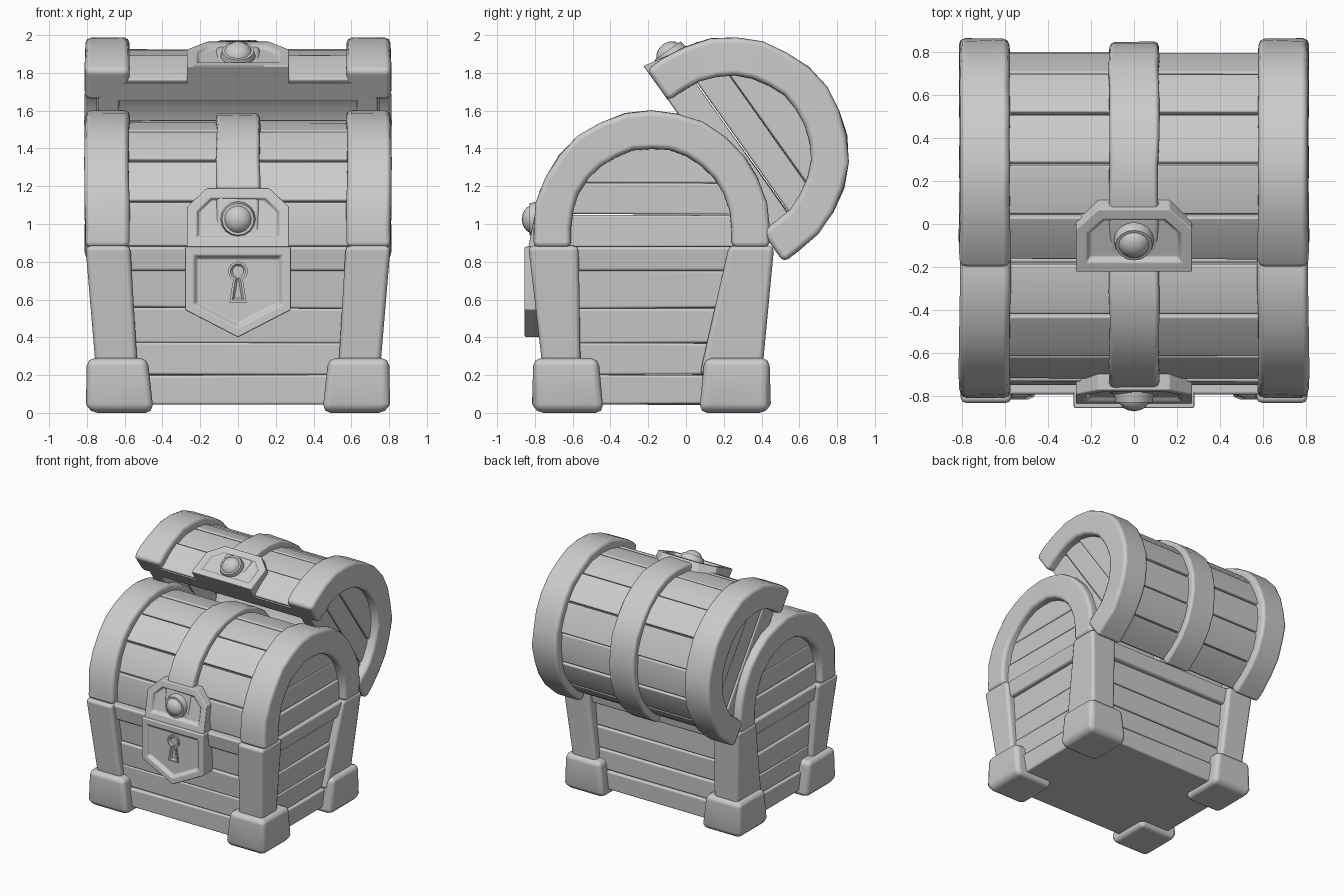
import bpy, bmesh, math, random
from mathutils import Matrix

if "Cube" in bpy.data.objects:
    bpy.data.objects.remove(bpy.data.objects["Cube"])

random.seed(4)
CY = -0.183           # depth centre of the chest
RISE = 0.10           # arch centre above the lid's lower edge
BASE = Matrix.Translation((0, CY, 0))


def finish(name, bm, M, bevel=0.0, mirror=None):
    bmesh.ops.recalc_face_normals(bm, faces=bm.faces)
    me = bpy.data.meshes.new(name)
    bm.to_mesh(me)
    bm.free()
    ob = bpy.data.objects.new(name, me)
    bpy.context.collection.objects.link(ob)
    ob.matrix_world = M
    if bevel:
        b = ob.modifiers.new("bevel", 'BEVEL')
        b.width, b.segments = bevel, 2
        b.limit_method, b.angle_limit = 'ANGLE', math.radians(40)
        b.harden_normals = True
    if mirror:
        m = ob.modifiers.new("mirror", 'MIRROR')
        m.use_axis = mirror
    return ob


def loft(name, sections, M, bevel=0.0, mirror=None):
    """Solid through a list of four-cornered sections."""
    bm = bmesh.new()
    rings = [[bm.verts.new(p) for p in s] for s in sections]
    n = len(rings[0])
    for a, b in zip(rings, rings[1:]):
        for i in range(n):
            j = (i + 1) % n
            bm.faces.new((a[i], a[j], b[j], b[i]))
    bm.faces.new(rings[0])
    bm.faces.new(rings[-1])
    return finish(name, bm, M, bevel, mirror)


def rect(x0, x1, y0, y1, z, jit=0.0):
    j = lambda: random.uniform(-jit, jit)
    return [(x + j(), y + j(), z + j()) for x, y in ((x0, y0), (x1, y0), (x1, y1), (x0, y1))]


def arch(name, ro, ri, x0, x1, a0, a1, n, M, bevel, mirror=None, flat=False, jit=0.0):
    """Curved bar around the lid; flat=True ends it on the lid's lower plane."""
    j = lambda: random.uniform(-jit, jit)
    secs = []
    for i in range(n + 1):
        a = math.radians(a0 + (a1 - a0) * i / n)
        point = lambda x, r: (x, r * math.cos(a), RISE + r * math.sin(a))
        secs.append([point(x0 + j(), ro + j()), point(x1 + j(), ro + j()),
                     point(x1 + j(), ri + j()), point(x0 + j(), ri + j())])
    if flat:
        foot = lambda s: [(x0, s * ro, 0), (x1, s * ro, 0), (x1, s * ri, 0), (x0, s * ri, 0)]
        secs = [foot(1)] + secs + [foot(-1)]
    return loft(name, secs, M, bevel, mirror)


def plate(name, outline, yb, yf, rim, sink, M, bevel, lean=0.0):
    """Flat plate in the xz plane with a raised rim round a sunken face."""
    bm = bmesh.new()
    face = bm.faces.new([bm.verts.new((x, yb, z)) for x, z in outline])
    face.copy()
    bm.normal_update()
    ext = bmesh.ops.extrude_face_region(bm, geom=[face])
    vs = [g for g in ext['geom'] if isinstance(g, bmesh.types.BMVert)]
    front = [g for g in ext['geom'] if isinstance(g, bmesh.types.BMFace)][0]
    for v in vs:
        v.co.y = yf
    bm.normal_update()
    for t in (rim, sink * 0.8):
        bmesh.ops.inset_region(bm, faces=[front], thickness=t, use_even_offset=True)
    for v in front.verts:
        v.co.y = yf + sink
    for v in bm.verts:
        v.co.y += lean * v.co.z
    bmesh.ops.remove_doubles(bm, verts=bm.verts, dist=1e-5)
    return finish(name, bm, M, bevel)


# Base: stacked plank courses, widening towards the top
levels = [0.045, 0.2, 0.37, 0.555, 0.76]
for k, (z0, z1) in enumerate(zip(levels, levels[1:])):
    g = 0.02 if k == 0 else random.uniform(-0.008, 0.008)
    hx = lambda z: 0.69 + 0.065 * z + g
    hy = lambda z: 0.515 + 0.065 * z + g
    loft(f"base_planks_{k}", [rect(-hx(z), hx(z), -hy(z), hy(z), z, 0.006) for z in (z0, z1)],
         BASE, 0.014)
loft("base_top_rail", [rect(-0.765, 0.765, -0.59, 0.59, 0.75),
                       rect(-0.785, 0.785, -0.612, 0.612, 0.88)], BASE, 0.018)

# Corner posts and chunky feet
loft("front_posts", [rect(0.53, 0.75, -0.572, -0.375, 0.2),
                     rect(0.57, 0.808, -0.652, -0.385, 0.885)], BASE, 0.028, (True, False, False))
loft("back_posts", [rect(0.53, 0.75, 0.255, 0.585, 0.2),
                    rect(0.57, 0.808, 0.41, 0.65, 0.885)], BASE, 0.028, (True, False, False))
loft("corner_feet", [rect(0.45, 0.785, 0.255, 0.612, 0.0),
                     rect(0.452, 0.805, 0.258, 0.632, 0.05),
                     rect(0.478, 0.80, 0.28, 0.625, 0.29)], BASE, 0.04, (True, True, False))

# Shield lock plate with keyhole
plate("lock_plate", [(-0.28, 0.88), (-0.28, 0.545), (0, 0.4), (0.28, 0.545), (0.28, 0.88)],
      -0.54, -0.672, 0.045, 0.025, BASE, 0.008)
hole = [(0.052 * math.cos(math.radians(a)), 0.75 + 0.052 * math.sin(math.radians(a)))
        for a in range(-60, 241, 25)]
plate("keyhole", hole + [(-0.045, 0.585), (0.045, 0.585)], -0.6, -0.662, 0.012, 0.013, BASE, 0.0)


def build_lid(tag, M):
    # End rims and middle band, slightly uneven as if hand-carved
    arch(f"{tag}_end_rims", 0.625, 0.425, 0.575, 0.81, 0, 180, 14, M, 0.03,
         (True, False, False), True, 0.005)
    arch(f"{tag}_middle_band", 0.615, 0.5, -0.115, 0.115, 0, 180, 14, M, 0.022, None, True, 0.005)
    # Barrel planks over a thick hollow shell
    arch(f"{tag}_shell", 0.54, 0.425, -0.7, 0.7, 0, 180, 16, M, 0.0, None, True)
    count, start = 8, -10
    step = (180 - 2 * start) / count
    for k in range(count):
        r = 0.568 + random.uniform(-0.008, 0.01)
        a = start + k * step
        arch(f"{tag}_plank_{k}", r, 0.5, -0.7, 0.7, a + 0.4, a + step - 0.4, 2, M, 0.012,
             None, False, 0.004)
    # End boards inside the rims
    for k, (z0, z1) in enumerate(((0.0, 0.172), (0.176, 0.34), (0.344, 0.57))):
        w = [math.sqrt(0.5 ** 2 - (z - RISE) ** 2) for z in (z0, z1)]
        o = 0.745 + random.uniform(-0.008, 0.008)
        loft(f"{tag}_end_board_{k}", [rect(0.63, o, -w[0], w[0], z0, 0.004),
                                      rect(0.63, o, -w[1], w[1], z1, 0.004)],
             M, 0.012, (True, False, False))
    # Hasp plate with round stud
    plate(f"{tag}_hasp", [(-0.27, 0), (-0.27, 0.215), (-0.165, 0.315), (0.165, 0.315),
                          (0.27, 0.215), (0.27, 0)], -0.5, -0.652, 0.05, 0.02, M, 0.007, 0.2)
    bm = bmesh.new()
    bmesh.ops.create_uvsphere(bm, u_segments=16, v_segments=10, radius=0.076)
    finish(f"{tag}_stud", bm, M @ Matrix.Translation((0, -0.622, 0.15)) @ Matrix.Diagonal((1, 0.85, 1, 1)))
    bm = bmesh.new()
    bmesh.ops.create_cone(bm, cap_ends=True, segments=16, radius1=0.1, radius2=0.085, depth=0.07)
    finish(f"{tag}_stud_collar", bm, M @ Matrix.Translation((0, -0.61, 0.15)) @ Matrix.Rotation(math.pi / 2, 4, 'X'))


# The closed lid, and the same lid swung open behind it
build_lid("closed_lid", Matrix.Translation((0, CY, 0.875)))
build_lid("open_lid", Matrix.Translation((0, 0.154, 1.305)) @ Matrix.Rotation(math.radians(-54.5), 4, 'X'))

for ob in bpy.context.scene.objects:
    ob.select_set(True)
    bpy.context.view_layer.objects.active = ob
bpy.ops.object.shade_smooth_by_angle(angle=math.radians(40))
